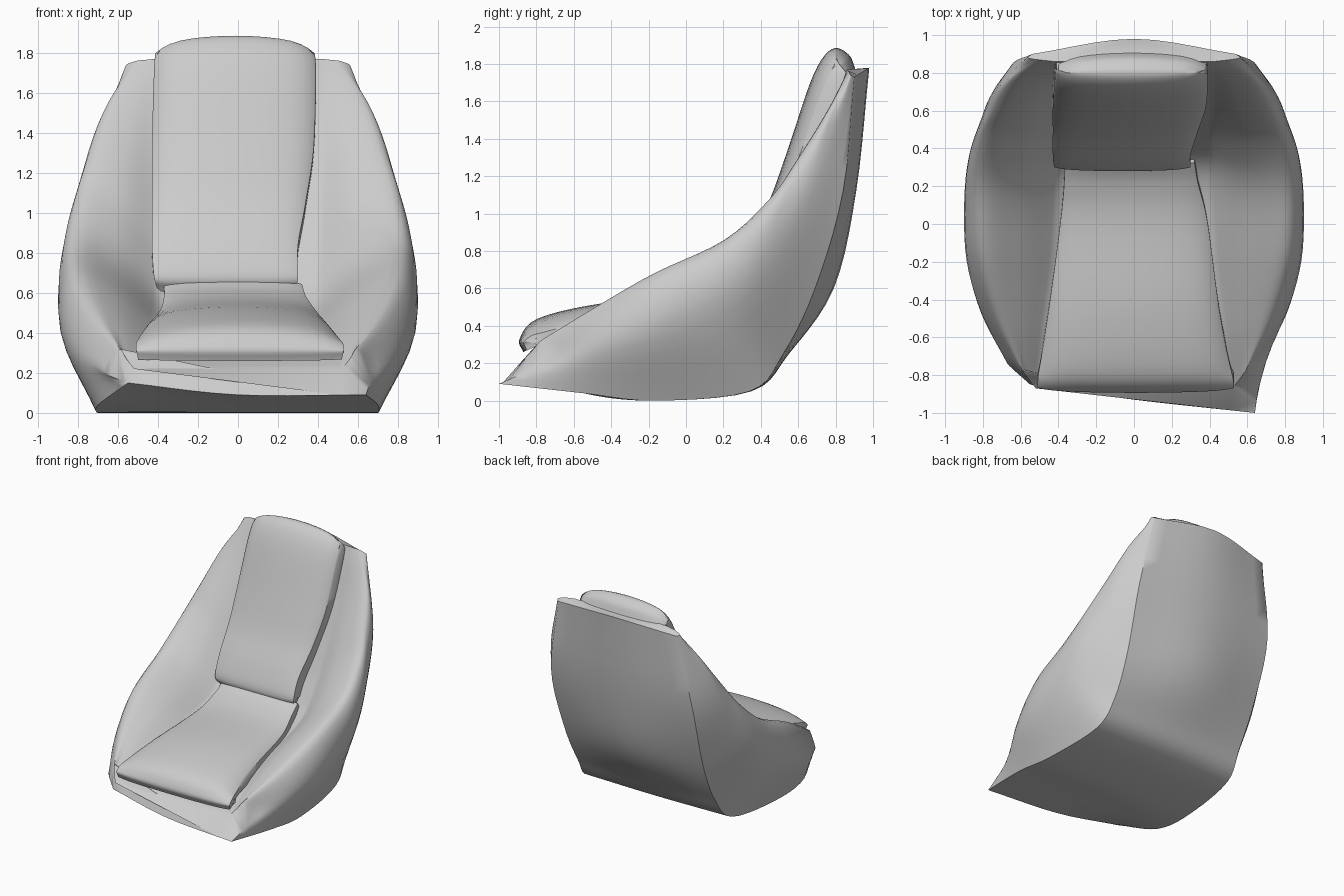
import bpy, bmesh, math
from mathutils import Vector

if "Cube" in bpy.data.objects:
    bpy.data.objects.remove(bpy.data.objects["Cube"])

# Single upholstery colour
grey = bpy.data.materials.new("light_grey")
grey.use_nodes = True
colour = (0.6, 0.6, 0.6, 1)
grey.diffuse_color = colour
grey.node_tree.nodes["Principled BSDF"].inputs["Base Color"].default_value = colour


def spline(points, steps):
    """Smooth curve passing through every given point."""
    pts = [Vector(p) for p in points]
    pts = [pts[0] * 2 - pts[1]] + pts + [pts[-1] * 2 - pts[-2]]
    curve = []
    for a, b, c, d in zip(pts, pts[1:], pts[2:], pts[3:]):
        for i in range(steps):
            t = i / steps
            curve.append(b + ((c - a) + ((a * 2 - b * 5 + c * 4 - d)
                         + (b * 3 - a - c * 3 + d) * t) * t) * t / 2)
    return curve + [pts[-2]]


def loft(name, rings, angle):
    """Skin closed rings, cap both ends and shade smooth."""
    bm = bmesh.new()
    rows = [[bm.verts.new(p) for p in ring] for ring in rings]
    for low, high in zip(rows, rows[1:]):
        for i in range(len(low)):
            j = (i + 1) % len(low)
            bm.faces.new((low[i], low[j], high[j], high[i]))
    for cap in (rows[0], rows[-1]):
        bmesh.ops.triangulate(bm, faces=[bm.faces.new(cap)])
    bmesh.ops.recalc_face_normals(bm, faces=bm.faces)
    mesh = bpy.data.meshes.new(name)
    bm.to_mesh(mesh)
    bm.free()
    mesh.materials.append(grey)
    obj = bpy.data.objects.new(name, mesh)
    bpy.context.collection.objects.link(obj)
    bpy.ops.object.select_all(action="DESELECT")
    obj.select_set(True)
    bpy.context.view_layer.objects.active = obj
    bpy.ops.object.shade_smooth_by_angle(angle=math.radians(angle))


def mirrored(points):
    return [Vector((-p[0], p[1], p[2])) for p in points]


# Shell guide lines, each running from the front along the base and up the back
hull_corner = [(.64, -1, .09), (.7, -.55, .04), (.7, -.17, 0), (.66, .34, .05),
               (.63, .52, .25), (.64, .69, .6), (.65, .84, 1.12), (.54, .9, 1.73)]
side_bulge = [(.67, -.74, .21), (.81, -.47, .3), (.88, -.2, .38), (.89, .1, .5),
              (.87, .33, .65), (.82, .52, .9), (.74, .71, 1.27), (.56, .88, 1.74)]
rim = [(.6, -.77, .32), (.73, -.5, .48), (.82, -.17, .67), (.83, .2, .85),
       (.8, .45, 1.07), (.74, .6, 1.28), (.65, .76, 1.54), (.51, .87, 1.76)]
wing_foot = [(.52, -.87, .22), (.47, -.55, .35), (.41, -.2, .43), (.38, .24, .53),
             (.39, .42, .74), (.4, .57, 1.03), (.41, .72, 1.38), (.42, .86, 1.77)]

# Padding swells the wings between foot and rim
wing_pad = [(Vector(a) + Vector(b)) / 2 + Vector((0, -.03, .05)) * math.sin(math.pi * i / 7)
            for i, (a, b) in enumerate(zip(wing_foot, rim))]

# Centre line bows out over the back; the front corner is skewed on one side
bow = (.07, 0, 0, .01, .03, .1, .07, .08)
centre = [Vector((0, p[1] + b, p[2])) for p, b in zip(hull_corner, bow)]
centre[-1].z += .05
other_corner = mirrored(hull_corner)
other_corner[0] += Vector((.09, .15, .06))

lines = [wing_foot, wing_pad, rim, side_bulge, hull_corner, centre, other_corner,
         mirrored(side_bulge), mirrored(rim), mirrored(wing_pad), mirrored(wing_foot)]
rings = []
for row in zip(*[spline(line, 5) for line in lines]):
    rings.append(spline(row[:5], 5)[:-1] + spline(row[4:7], 5)[:-1] + spline(row[6:], 5))
loft("seat_shell", rings, 45)


def cushion(name, path):
    """Padded strip; rows hold crest y and z, left x, right x, crown and thickness."""
    crest = spline([(0, y, z) for y, z, *_ in path], 5)
    shape = spline([row[2:] for row in path], 5)
    rings = []
    for i, (point, (left, right, crown, thickness)) in enumerate(zip(crest, shape)):
        along = crest[min(i + 1, len(crest) - 1)] - crest[max(i - 1, 0)]
        out = Vector((0, -along.z, along.y)).normalized()
        mid, half = (left + right) / 2, (right - left) / 2
        ring = []
        for k in range(17):
            u = math.sin((k / 8 - 1) * math.pi / 2)
            sink = crown * (u * u + u ** 8) / 2
            ring.append(point - out * sink + Vector((mid + half * u, 0, 0)))
        for side in (1, -1):
            ring.append(point - out * thickness + Vector((mid + half * side, 0, 0)))
        rings.append(ring)
    loft(name, rings, 50)


# Seat cushion with a rolled front edge
cushion("seat_cushion",
        [(-.87, .26, -.5, .52, .02, .1), (-.89, .33, -.51, .53, .03, .1),
         (-.79, .44, -.5, .51, .08, .12), (-.45, .52, -.45, .45, .08, .17),
         (0, .56, -.39, .39, .05, .17), (.2, .61, -.37, .34, .03, .16),
         (.31, .67, -.37, .32, .03, .16)])

# Back cushion rolling over the top of the shell
cushion("back_cushion",
        [(.32, .6, -.4, .29, .02, .12), (.28, .68, -.42, .3, .02, .16),
         (.34, .85, -.43, .3, .03, .18), (.45, 1.08, -.43, .34, .05, .2),
         (.55, 1.36, -.43, .38, .07, .22), (.68, 1.74, -.42, .39, .08, .19),
         (.78, 1.88, -.41, .38, .09, .14), (.87, 1.85, -.4, .38, .09, .11),
         (.91, 1.76, -.4, .38, .06, .1)])
